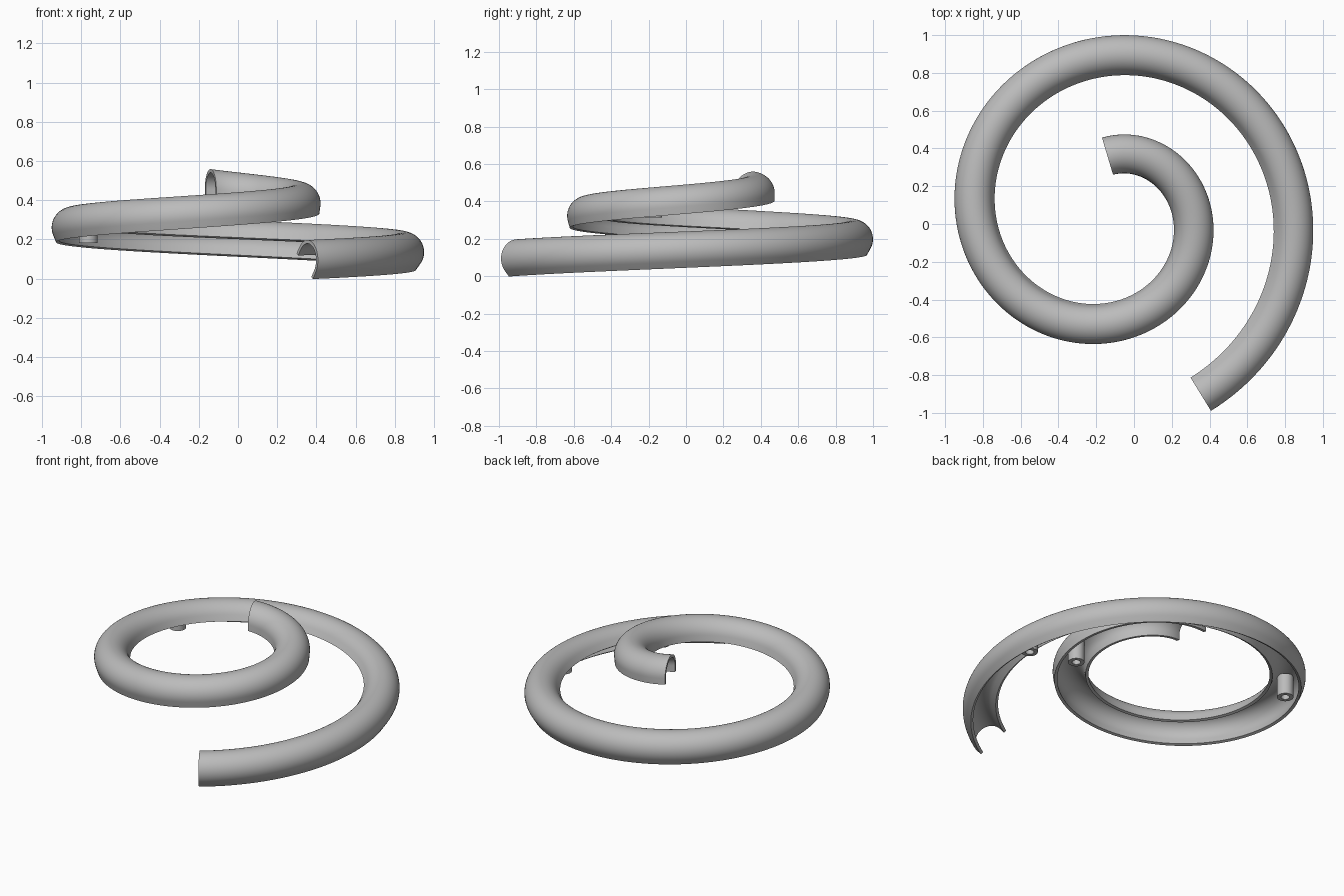
import bpy
import bmesh
from math import sin, cos, pi, atan2, radians
from mathutils import Vector

cube = bpy.data.objects.get("Cube")
if cube:
    bpy.data.objects.remove(cube, do_unlink=True)

# Spiral layout: radius shrinks and height grows evenly with the angle
CENTRE = Vector((-0.133, 0.05, 0))
START, END = -1.098, 7.877
SHRINK, RISE = 0.0847, 0.0403
OUTER, WALL, LEG = 0.1025, 0.018, 0.04

grey = bpy.data.materials.new("plain grey")
grey.use_nodes = True
colour = (0.5, 0.5, 0.5, 1)
grey.diffuse_color = colour
grey.node_tree.nodes["Principled BSDF"].inputs["Base Color"].default_value = colour


def path(angle):
    """Point on the spiral and the level direction square to it."""
    r = 0.976 - SHRINK * angle
    point = CENTRE + Vector((r * cos(angle), r * sin(angle), 0.139 + RISE * angle))
    side = angle + atan2(SHRINK, r)
    return point, Vector((cos(side), sin(side), 0))


def loft(name, rings, closed):
    """Join closed rings of points into a solid, capped or looped."""
    bm = bmesh.new()
    loops = [[bm.verts.new(p) for p in ring] for ring in rings]
    pairs = list(zip(loops, loops[1:]))
    if closed:
        pairs.append((loops[-1], loops[0]))
    else:
        bm.faces.new(loops[0])
        bm.faces.new(loops[-1])
    for a, b in pairs:
        for i in range(len(a)):
            j = (i + 1) % len(a)
            bm.faces.new((a[i], a[j], b[j], b[i]))
    bmesh.ops.recalc_face_normals(bm, faces=bm.faces)
    mesh = bpy.data.meshes.new(name)
    bm.to_mesh(mesh)
    bm.free()
    mesh.materials.append(grey)
    obj = bpy.data.objects.new(name, mesh)
    bpy.context.collection.objects.link(obj)
    bpy.ops.object.select_all(action='DESELECT')
    obj.select_set(True)
    bpy.context.view_layer.objects.active = obj
    bpy.ops.object.shade_smooth_by_angle(angle=radians(35))
    return obj


def arch(radius, steps=28):
    """Half circle standing on two straight legs."""
    arc = [(radius * cos(pi * i / steps), radius * sin(pi * i / steps))
           for i in range(steps + 1)]
    return [(radius, -LEG)] + arc + [(-radius, -LEG)]


# Banked channel: the arch levels out as it climbs
section = arch(OUTER) + arch(OUTER - WALL)[::-1]
STEPS = 260
rings = []
for i in range(STEPS + 1):
    t = i / STEPS
    point, out = path(START + (END - START) * t)
    bank = radians(40) * (1 - t)
    rings.append([point + out * (a * cos(bank) + b * sin(bank))
                  + Vector((0, 0, b * cos(bank) - a * sin(bank)))
                  for a, b in section])
loft("spiral_channel", rings, False)

# Hollow mounting posts under the channel
post_profile = [(0.025, -0.06), (0.048, -0.06), (0.048, 0.075), (0.025, 0.075)]
for name, angle in (("lower_post", 0.0), ("middle_post", 2.55), ("upper_post", 5.8)):
    point, _ = path(angle)
    rings = []
    for i in range(40):
        a = 2 * pi * i / 40
        rings.append([point + Vector((r * cos(a), r * sin(a), z))
                      for r, z in post_profile])
    loft(name, rings, True)
